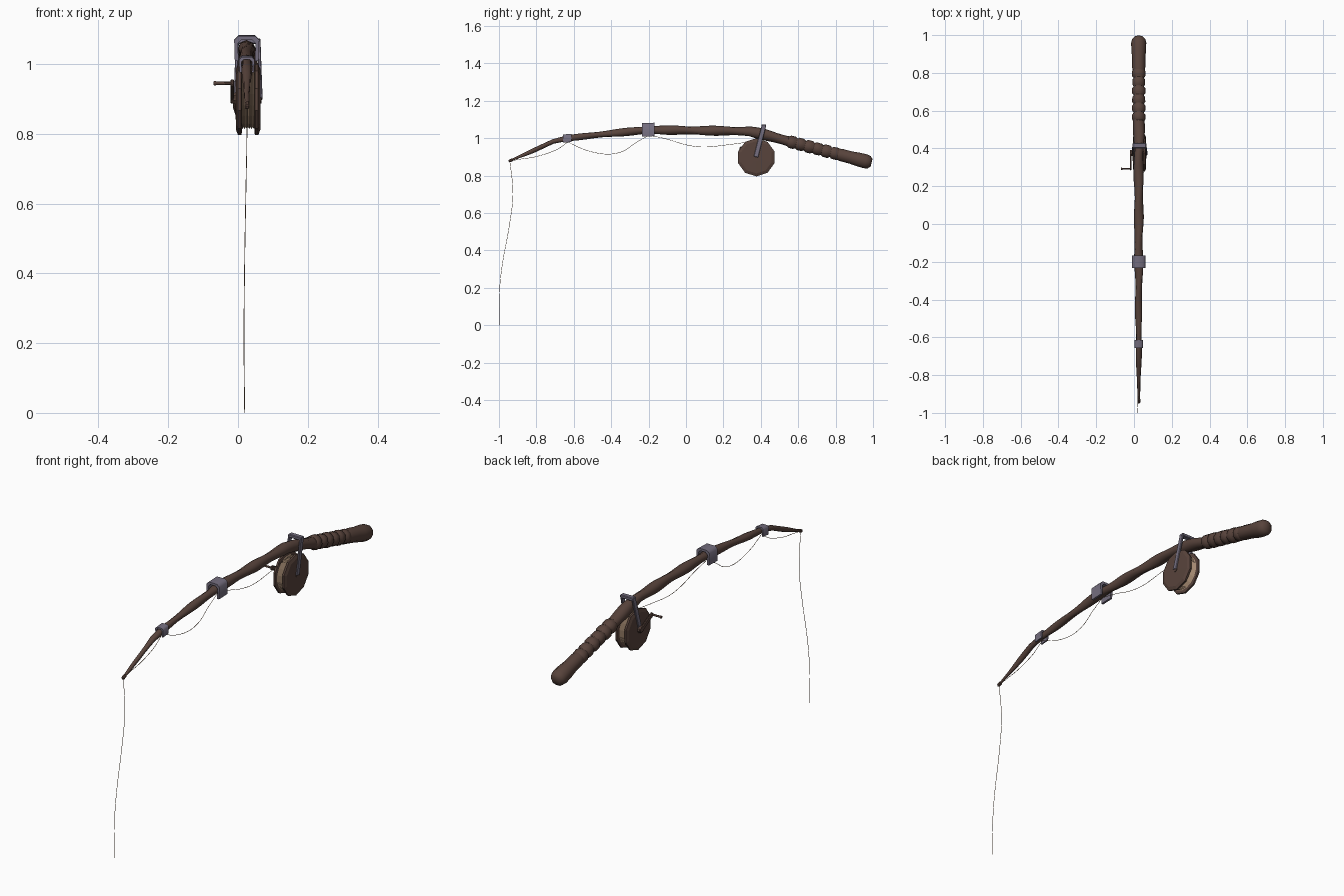
import bpy, bmesh, math
from mathutils import Vector, Matrix

if "Cube" in bpy.data.objects:
    bpy.data.objects.remove(bpy.data.objects["Cube"])

CX = 0.025  # centre line of the rod


def material(name, rgb):
    m = bpy.data.materials.new(name)
    m.diffuse_color = (*rgb, 1)
    m.use_nodes = True
    m.node_tree.nodes["Principled BSDF"].inputs["Base Color"].default_value = m.diffuse_color
    return m


WOOD = material("dark brown wood", (0.098, 0.057, 0.045))
METAL = material("violet grey metal", (0.175, 0.155, 0.21))
CORD = material("tan cord", (0.37, 0.25, 0.165))


def finish(bm, name, mat, angle=None):
    bmesh.ops.recalc_face_normals(bm, faces=bm.faces)
    me = bpy.data.meshes.new(name)
    bm.to_mesh(me)
    bm.free()
    me.materials.append(mat)
    ob = bpy.data.objects.new(name, me)
    bpy.context.collection.objects.link(ob)
    if angle:
        bpy.context.view_layer.objects.active = ob
        bpy.ops.object.select_all(action='DESELECT')
        ob.select_set(True)
        bpy.ops.object.shade_smooth_by_angle(angle=math.radians(angle))
    return ob


def skin(bm, rings):
    """Join rings of vertices into a closed, capped tube."""
    n = len(rings[0])
    for r0, r1 in zip(rings, rings[1:]):
        for j in range(n):
            bm.faces.new((r0[j], r0[(j + 1) % n], r1[(j + 1) % n], r1[j]))
    bm.faces.new(rings[0])
    bm.faces.new(rings[-1])


def resample(keys, step):
    """Densify (x, y, z, r) keys by linear interpolation."""
    out = []
    for a, b in zip(keys, keys[1:]):
        n = max(1, round((Vector(b[:3]) - Vector(a[:3])).length / step))
        out += [tuple(p + (q - p) * i / n for p, q in zip(a, b)) for i in range(n)]
    return out + [keys[-1]]


def sweep(name, keys, mat, sides=8, gnarl=0.0, angle=60):
    """Tube through (x, y, z, r) keys; gnarl twists an oval section along it."""
    bm = bmesh.new()
    rings = []
    for i, k in enumerate(keys):
        p = Vector(k[:3])
        t = (Vector(keys[min(i + 1, len(keys) - 1)][:3]) - Vector(keys[max(i - 1, 0)][:3])).normalized()
        u = Vector((1, 0, 0))
        u = (u - t * u.dot(t)).normalized()
        v = t.cross(u)
        ring = []
        for j in range(sides):
            a = 2 * math.pi * j / sides
            r = k[3] * (1 + gnarl * math.cos(2 * a - i * 0.9))
            ring.append(bm.verts.new(p + (u * math.cos(a) + v * math.sin(a)) * r))
        rings.append(ring)
    skin(bm, rings)
    return finish(bm, name, mat, angle)


def lathe_x(name, profile, y, z, mat, sides, angle=None):
    """Solid of revolution about an axis along x; profile is (x, r)."""
    bm = bmesh.new()
    skin(bm, [[bm.verts.new((x, y + r * math.cos(2 * math.pi * (j + .5) / sides),
                             z + r * math.sin(2 * math.pi * (j + .5) / sides)))
               for j in range(sides)] for x, r in profile])
    return finish(bm, name, mat, angle)


def bar(name, p, q, wx, wd, mat, bevel=0.003):
    """Bevelled bar from p to q, wx wide across and wd deep."""
    p, q = Vector(p), Vector(q)
    d = q - p
    t = d.normalized()
    side = Vector((1, 0, 0)) if abs(t.x) < 0.7 else Vector((0, 1, 0))
    side = (side - t * side.dot(t)).normalized()
    rot = Matrix((side, t.cross(side), t)).transposed().to_4x4()
    bm = bmesh.new()
    bmesh.ops.create_cube(bm, size=1, matrix=Matrix.Translation((p + q) / 2) @ rot
                          @ Matrix.Diagonal((wx, wd, d.length, 1)))
    bmesh.ops.bevel(bm, geom=bm.edges[:], offset=bevel, segments=1, affect='EDGES')
    return finish(bm, name, mat)


def arch(name, y, z, half, length, thick, tilt):
    """Metal band bent over the rod, open underneath."""
    def outline(h, c, bottom):
        return [(-h * 0.95, bottom), (-h, h - c), (-h + c, h), (h - c, h), (h, h - c), (h * 0.95, bottom)]
    bm = bmesh.new()
    profile = outline(half, half * 0.35, -half) + outline(half - thick, half * 0.3, -half)[::-1]
    ends = [[bm.verts.new((CX + px, y + s * length / 2, z + pz + s * tilt)) for px, pz in profile]
            for s in (-1, 1)]
    skin(bm, ends)
    return finish(bm, name, METAL, 50)


# Rod: gnarled tapering pole, bent down at both ends
pole = [(0.026, -0.945, 0.878, 0.005), (0.026, -0.82, 0.932, 0.011),
        (CX, -0.71, 0.983, 0.014), (CX, -0.635, 1.0, 0.015),
        (CX, -0.42, 1.024, 0.018), (CX, -0.2, 1.045, 0.022),
        (CX, 0.1, 1.041, 0.024), (CX, 0.34, 1.037, 0.025),
        (CX, 0.41, 1.022, 0.028), (CX, 0.55, 0.983, 0.029)]
pole = [(x + 0.001 * math.sin(y * 17), y, z, r) for x, y, z, r in resample(pole, 0.035)]
sweep("rod", pole, WOOD, 8, 0.12)

# Grip wrapping: row of bulging coils
slope = (0.87 - 0.983) / (0.985 - 0.55)
coils = []
for i in range(6):
    for f, r in ((0, 0.028), (0.2, 0.035), (0.75, 0.035), (0.95, 0.028)):
        y = 0.545 + (i + f) * 0.046
        coils.append((CX, y, 0.983 + (y - 0.55) * slope, r))
sweep("grip_wrapping", coils, WOOD, 10, 0.03, 45)

# Butt of the handle
butt = [(CX, y, 0.983 + (y - 0.55) * slope, r) for y, r in
        ((0.80, 0.030), (0.83, 0.035), (0.88, 0.035), (0.92, 0.039),
         (0.96, 0.040), (0.98, 0.035), (0.992, 0.022))]
sweep("handle_butt", butt, WOOD, 10)

# Metal guides and tip
arch("middle_guide", -0.201, 1.046, 0.036, 0.066, 0.011, 0.001)
arch("front_guide", -0.635, 1.0, 0.022, 0.044, 0.007, 0.002)
bar("tip_guide", (0.026, -0.948, 0.876), (0.026, -0.925, 0.887), 0.015, 0.015, WOOD, 0.004)

# Reel: two cheek discs, wound cord between them
RY, RZ = 0.376, 0.898
for name, s in (("left_cheek", -1), ("right_cheek", 1)):
    lathe_x(name, [(0.029 + s * d, r) for d, r in
                   ((0.018, 0.094), (0.020, 0.102), (0.029, 0.102), (0.035, 0.086), (0.036, 0.02))],
            RY, RZ, WOOD, 10)
windings = [(0.009 + 0.04 * i / 12, 0.080 + 0.006 * (i % 2)) for i in range(13)]
lathe_x("wound_cord", windings, RY, RZ, CORD, 16)
lathe_x("axle", [(-0.018, 0.012), (0.068, 0.012)], RY, RZ, WOOD, 8)

# Metal bracket over the rod
for name, s in (("left_bracket_arm", -1), ("right_bracket_arm", 1)):
    bar(name, (0.029 + s * 0.031, 0.416, 1.066), (0.029 + s * 0.037, 0.374, 0.90),
        0.009, 0.024, METAL, 0.002)
bar("bracket_bridge", (-0.007, 0.416, 1.066), (0.065, 0.416, 1.066), 0.026, 0.016, METAL)

# Crank arm, hub and handle
lathe_x("crank_hub", [(-0.022, 0.014), (-0.005, 0.020)], RY, RZ + 0.005, WOOD, 8)
bar("crank_arm", (-0.017, RY + 0.012, 0.895), (-0.017, 0.288, 0.948), 0.010, 0.022, WOOD)
lathe_x("crank_handle", [(-0.070, 0.006), (-0.066, 0.007), (-0.060, 0.005), (-0.014, 0.005)],
        0.292, 0.945, WOOD, 8, 45)


# Fishing line: sagging between the guides, then hanging to the ground
def curve_points(pts, n=6):
    """Catmull-Rom smoothing of (x, y, z) points."""
    v = [Vector(p) for p in pts]
    v = [v[0] * 2 - v[1]] + v + [v[-1] * 2 - v[-2]]
    out = []
    for a, b, c, d in zip(v, v[1:], v[2:], v[3:]):
        for i in range(n):
            t = i / n
            out.append(0.5 * (2 * b + (c - a) * t + (2 * a - 5 * b + 4 * c - d) * t * t
                              + (3 * b - a - 3 * c + d) * t ** 3))
    return out + [v[-2]]


spans = {
    "line_reel_to_middle": [(CX, 0.36, 0.984), (CX, 0.23, 0.966), (CX, 0.1, 0.953),
                            (CX, 0.0, 0.965), (CX, -0.10, 0.995), (CX, -0.19, 1.015)],
    "line_middle_to_front": [(CX, -0.20, 1.015), (CX, -0.27, 0.975), (CX, -0.34, 0.929),
                             (CX, -0.43, 0.915), (CX, -0.54, 0.938), (CX, -0.63, 0.98)],
    "line_front_to_tip": [(CX, -0.63, 0.98), (CX, -0.70, 0.935), (CX, -0.80, 0.902),
                          (0.025, -0.88, 0.889), (0.026, -0.94, 0.878)],
    "hanging_line": [(0.026, -0.942, 0.878), (0.025, -0.928, 0.76), (0.023, -0.927, 0.66),
                     (0.020, -0.950, 0.50), (0.018, -0.978, 0.35), (0.017, -0.996, 0.20),
                     (0.019, -0.999, 0.0)],
}
for name, pts in spans.items():
    sweep(name, [(*p, 0.0012) for p in curve_points(pts)], CORD, 5)
